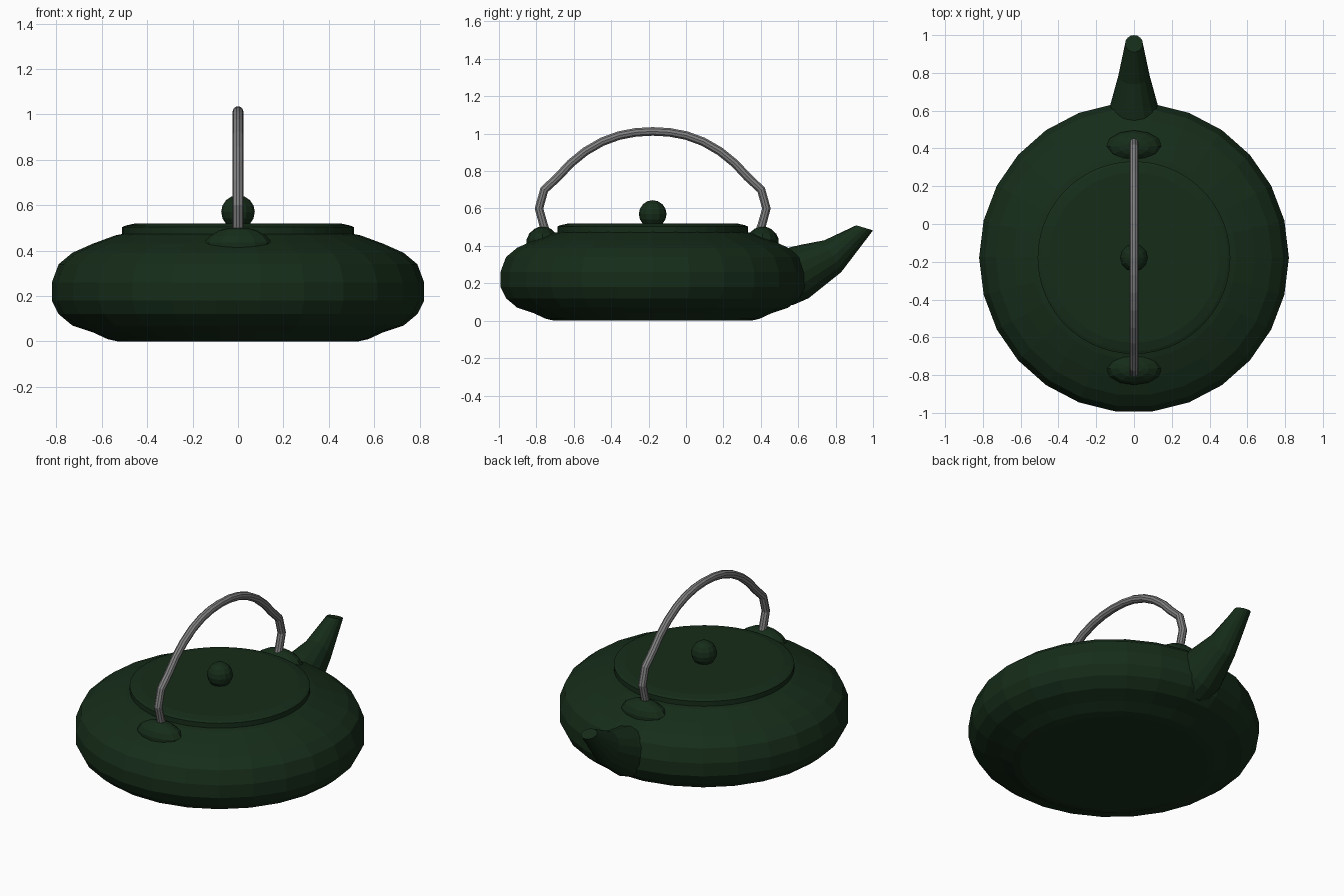
import bpy, bmesh
from math import sin, cos, pi
from mathutils import Vector

if "Cube" in bpy.data.objects:
    bpy.data.objects.remove(bpy.data.objects["Cube"])

CY = -0.178  # y of the body's axis


def material(name, rgb):
    m = bpy.data.materials.new(name)
    m.diffuse_color = (*rgb, 1)
    m.use_nodes = True
    m.node_tree.nodes["Principled BSDF"].inputs["Base Color"].default_value = m.diffuse_color
    return m


GREEN = material("dark_green", (0.008, 0.026, 0.010))
GREY = material("handle_grey", (0.22, 0.22, 0.22))


def loft(name, rings, mat):
    """Skin a list of point rings and cap both ends."""
    bm = bmesh.new()
    loops = [[bm.verts.new(p) for p in r] for r in rings]
    n = len(loops[0])
    for a, b in zip(loops, loops[1:]):
        for i in range(n):
            j = (i + 1) % n
            bm.faces.new((a[i], a[j], b[j], b[i]))
    bm.faces.new(loops[0])
    bm.faces.new(loops[-1])
    bmesh.ops.recalc_face_normals(bm, faces=bm.faces)
    me = bpy.data.meshes.new(name)
    bm.to_mesh(me)
    bm.free()
    me.materials.append(mat)
    ob = bpy.data.objects.new(name, me)
    bpy.context.collection.objects.link(ob)
    return ob


def ellipse(c, u, v, n, start=0.0):
    return [Vector(c) + Vector(u) * cos(start + 2 * pi * i / n)
            + Vector(v) * sin(start + 2 * pi * i / n) for i in range(n)]


def lathe(name, profile, n, mat, cy=CY, squash=1.0):
    return loft(name, [ellipse((0, cy, z), (r, 0, 0), (0, r * squash, 0), n)
                       for r, z in profile], mat)


# Squat body
lathe("body", [(0.53, 0), (0.575, 0.01), (0.64, 0.04), (0.73, 0.07), (0.79, 0.12),
               (0.82, 0.18), (0.82, 0.26), (0.79, 0.34), (0.73, 0.39),
               (0.64, 0.43), (0.54, 0.467), (0.50, 0.475)], 26, GREEN)

# Flat lid with bevelled rim, and round knob
lathe("lid", [(0.49, 0.46), (0.51, 0.472), (0.51, 0.503), (0.495, 0.51), (0.45, 0.52)],
      52, GREEN)
lathe("knob", [(max(0.074 * sin(pi * k / 8), 0.002), 0.57 - 0.074 * cos(pi * k / 8))
               for k in range(9)], 12, GREEN)

# Tapering spout: upper edge, lower edge (y, z), half width
spout = [((0.45, 0.36), (0.50, 0.09), 0.15), ((0.56, 0.393), (0.57, 0.083), 0.145),
         ((0.61, 0.405), (0.655, 0.12), 0.125), ((0.74, 0.43), (0.83, 0.26), 0.083),
         ((0.91, 0.51), (1.0, 0.483), 0.047)]
rings = []
for top, low, w in spout:
    t, l = Vector((0, *top)), Vector((0, *low))
    rings.append(ellipse((t + l) / 2, (w, 0, 0), (t - l) / 2, 16))
loft("spout", rings, GREEN)

# Low domed mounts under each end of the handle
for side, tag in ((-1, "front"), (1, "back")):
    lathe(tag + "_handle_mount", [(0.148, 0.40), (0.148, 0.435), (0.125, 0.465),
                                  (0.08, 0.49), (0.04, 0.50)],
          12, GREEN, CY + side * 0.588, 0.58)

# Arched handle tube: half path (offset from axis, z), mirrored
half = [(0.565, 0.46), (0.583, 0.51), (0.608, 0.60), (0.58, 0.70), (0.505, 0.77),
        (0.44, 0.84), (0.36, 0.905), (0.27, 0.957), (0.18, 0.99), (0.09, 1.007)]
path = [Vector((0, CY - d, z)) for d, z in half] + [Vector((0, CY, 1.012))] \
    + [Vector((0, CY + d, z)) for d, z in reversed(half)]
rings = []
for i, p in enumerate(path):
    t = (path[min(i + 1, len(path) - 1)] - path[max(i - 1, 0)]).normalized()
    x = Vector((1, 0, 0))
    rings.append(ellipse(p, x * 0.024, t.cross(x) * 0.024, 10))
loft("handle", rings, GREY)
